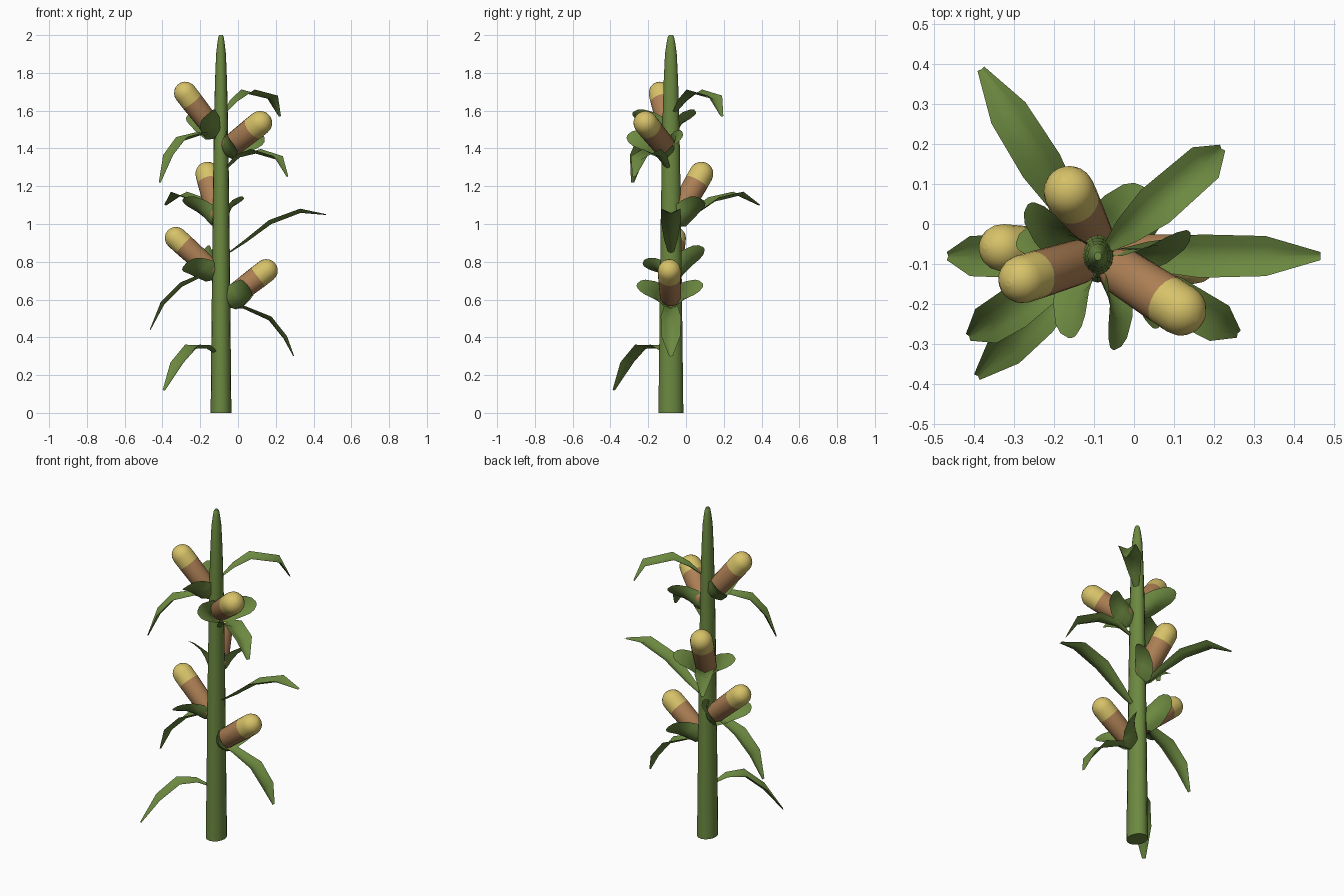
import bpy, bmesh, math
from mathutils import Vector

if "Cube" in bpy.data.objects:
    bpy.data.objects.remove(bpy.data.objects["Cube"])

CX, CY = -0.09, -0.08          # stalk axis


def mat(name, col):
    m = bpy.data.materials.new(name)
    m.diffuse_color = (*col, 1)
    m.use_nodes = True
    m.node_tree.nodes["Principled BSDF"].inputs["Base Color"].default_value = m.diffuse_color
    return m


GREEN = mat("leaf_green", (0.15, 0.25, 0.052))
BROWN = mat("cob_brown", (0.42, 0.215, 0.09))
YELLOW = mat("tip_yellow", (0.68, 0.54, 0.14))


def grid_object(name, rows, mats, closed=False, slot=None):
    """Skin rows of points into a smooth surface; closed rows get end caps."""
    bm = bmesh.new()
    vs = [[bm.verts.new(p) for p in r] for r in rows]
    n = len(rows[0])
    for i in range(len(rows) - 1):
        for j in range(n if closed else n - 1):
            k = (j + 1) % n
            f = bm.faces.new((vs[i][j], vs[i][k], vs[i + 1][k], vs[i + 1][j]))
            f.material_index = slot(i) if slot else 0
    if closed:
        bm.faces.new(vs[0][::-1])
        f = bm.faces.new(vs[-1])
        f.material_index = slot(len(rows)) if slot else 0
        bmesh.ops.recalc_face_normals(bm, faces=bm.faces)
    for f in bm.faces:
        f.smooth = len(f.verts) == 4
    me = bpy.data.meshes.new(name)
    bm.to_mesh(me)
    bm.free()
    for m in mats:
        me.materials.append(m)
    ob = bpy.data.objects.new(name, me)
    bpy.context.collection.objects.link(ob)
    return ob


def ring(c, u, v, r, n):
    return [c + (u * math.cos(2 * math.pi * i / n) + v * math.sin(2 * math.pi * i / n)) * r
            for i in range(n)]


# Stalk: slightly oval, tapering to a blunt tip
profile = [(0, .055), (.5, .050), (1.0, .045), (1.5, .038), (1.75, .032),
           (1.9, .026), (1.96, .019), (1.99, .014), (2.0, .009)]
grid_object("stalk", [ring(Vector((CX, CY, z)), Vector((1, 0, 0)), Vector((0, 1.2, 0)), r, 16)
                      for z, r in profile], [GREEN], True)

# Long leaves: heading in degrees, then (distance from axis, height) points
LEAVES = [
    (0, [(.03, .84), (.13, .91), (.26, 1.01), (.42, 1.07), (.555, 1.05)]),
    (41, [(.03, 1.59), (.10, 1.65), (.19, 1.70), (.35, 1.67), (.41, 1.57)]),
    (122, [(.04, .98), (.14, 1.05), (.27, 1.13), (.42, 1.16), (.55, 1.10)]),
    (180, [(.04, .74), (.10, .73), (.21, .68), (.31, .58), (.375, .44)]),
    (212, [(.03, 1.45), (.12, 1.48), (.24, 1.45), (.32, 1.36), (.38, 1.22)]),
    (225, [(.03, .31), (.11, .35), (.21, .35), (.32, .26), (.425, .12)]),
    (-29, [(.03, 1.29), (.11, 1.36), (.21, 1.385), (.34, 1.35), (.40, 1.25)]),
    (0, [(.04, .56), (.12, .56), (.26, .50), (.34, .40), (.385, .30)]),
]
HALF = [.012, .036, .054, .050, .010]
for k, (az, path) in enumerate(LEAVES):
    a = math.radians(az)
    out = Vector((math.cos(a), math.sin(a), 0))
    side = Vector((-out.y, out.x, 0))
    pts = [Vector((CX, CY, z)) + out * r for r, z in path]
    rows = []
    for i, (p, h) in enumerate(zip(pts, HALF)):
        t = (pts[min(i + 1, 4)] - pts[max(i - 1, 0)]).normalized()
        up = t.cross(side)
        # shallow V fold around the midrib
        rows.append([p + side * h * s + up * h * .45 * (abs(s) - .5) for s in (-1, -.5, 0, .5, 1)])
    grid_object(f"leaf_{k + 1}", rows, [GREEN])

# Ears: heading, reach, base height, tip height, radius, roll of the husk
EARS = [
    (197, .235, 1.45, 1.74, .060, 0),
    (-33, .300, 1.37, 1.57, .064, 0),
    (114, .210, .98, 1.32, .064, 0),
    (175, .283, .71, .965, .059, -20),
    (-2, .288, .57, .79, .061, 0),
]
# husk rows: along axis, sideways, half width, inward curl
HUSK = [(.03, .020, .030, .015), (.05, .050, .058, .040), (.10, .076, .066, .042),
        (.14, .105, .060, .026), (.168, .145, .050, .014), (.178, .165, .035, .008),
        (.182, .176, .012, .002)]
for k, (az, reach, z0, z1, rad, roll) in enumerate(EARS):
    a = math.radians(az)
    axis = Vector((math.cos(a) * reach, math.sin(a) * reach, z1 - z0))
    L = axis.length
    axis.normalize()
    side = Vector((-math.sin(a), math.cos(a), 0))
    up = axis.cross(side)
    base = Vector((CX, CY, z0))
    # cob: brown body with a rounded yellow end
    prof = [(.04, .03), (.055, .048), (.08, rad * .93), (L - .115, rad)]
    prof += [(L - rad + rad * math.sin(t), rad * math.cos(t))
             for t in (math.radians(d) for d in (0, 18, 36, 54, 70, 83))]
    grid_object(f"cob_{k + 1}", [ring(base + axis * d, side, up, r, 20) for d, r in prof],
                [BROWN, YELLOW], True, lambda i: int(i >= 3))
    # two husk leaves cupping the cob base and flaring sideways
    q = math.radians(roll)
    s2 = side * math.cos(q) + up * math.sin(q)
    u2 = up * math.cos(q) - side * math.sin(q)
    for sgn, tag in ((1, "left"), (-1, "right")):
        rows = []
        for d, s, w, curl in HUSK:
            rows.append([base + axis * d + s2 * sgn * (s - curl * t * t) + u2 * (w * t - .008)
                         for t in (-1, -.6, -.2, .2, .6, 1)])
        grid_object(f"husk_{tag}_{k + 1}", rows, [GREEN])
